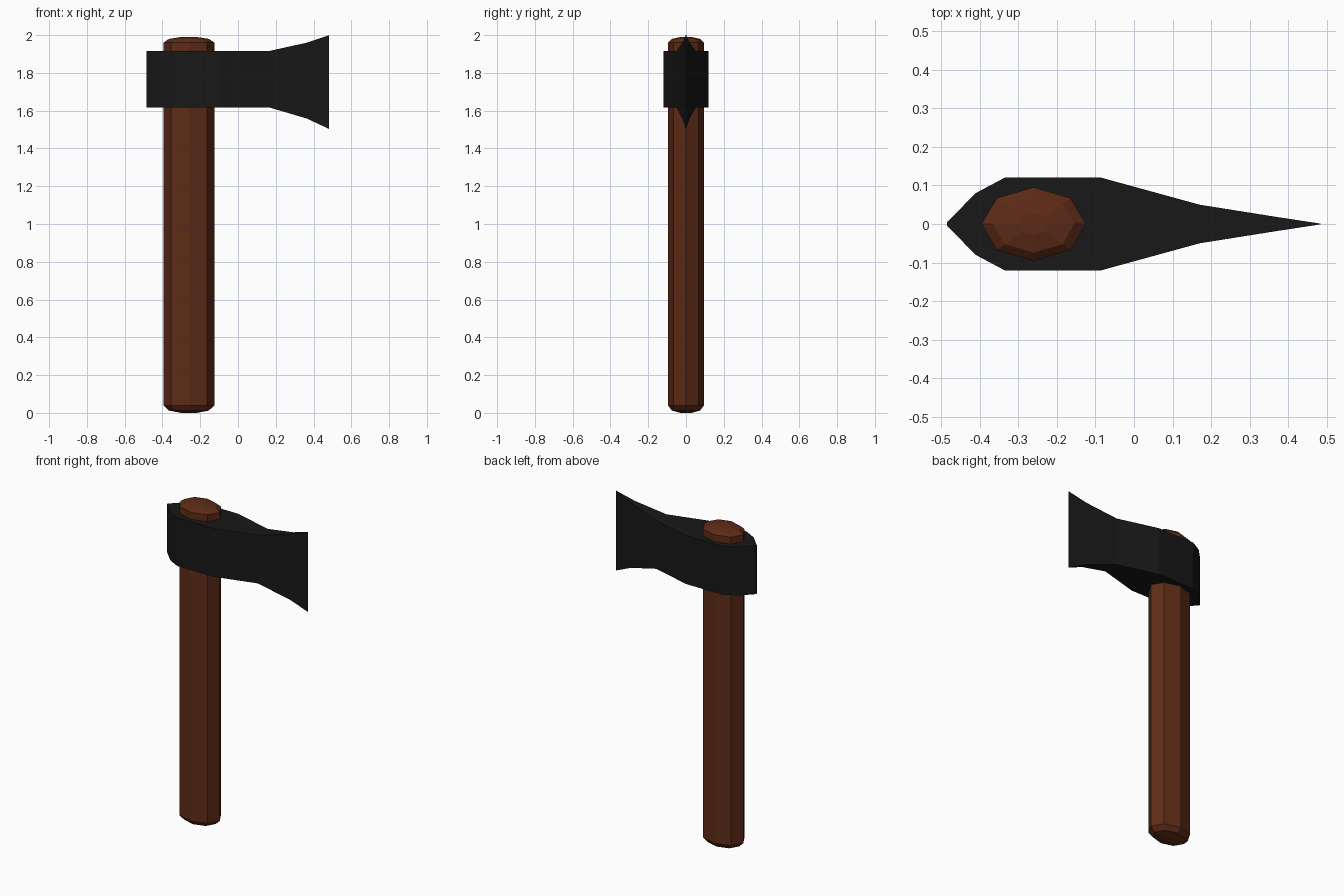
import bpy, bmesh
from math import cos, sin, pi

if "Cube" in bpy.data.objects:
    bpy.data.objects.remove(bpy.data.objects["Cube"])


def material(name, color):
    m = bpy.data.materials.new(name)
    m.diffuse_color = (*color, 1)
    m.use_nodes = True
    m.node_tree.nodes["Principled BSDF"].inputs["Base Color"].default_value = m.diffuse_color
    return m


def loft(name, rings, mat):
    """Skin a list of closed rings and cap both ends."""
    bm = bmesh.new()
    loops = [[bm.verts.new(p) for p in ring] for ring in rings]
    for a, b in zip(loops, loops[1:]):
        n = len(a)
        for i in range(n):
            j = (i + 1) % n
            bm.faces.new((a[i], a[j], b[j], b[i]))
    bm.faces.new(loops[0][::-1])
    bm.faces.new(loops[-1])
    bmesh.ops.remove_doubles(bm, verts=bm.verts, dist=1e-5)
    bmesh.ops.recalc_face_normals(bm, faces=bm.faces)
    return bm, finish(name, bm, mat)


def finish(name, bm, mat):
    mesh = bpy.data.meshes.new(name)
    bm.to_mesh(mesh)
    mesh.materials.append(mat)
    ob = bpy.data.objects.new(name, mesh)
    bpy.context.collection.objects.link(ob)
    return ob


wood = material("brown_wood", (0.11, 0.024, 0.008))
iron = material("black_iron", (0.009, 0.009, 0.009))

# Handle: oval octagonal shaft with chamfered, slightly domed ends
levels = [(0.0, 0.3), (0.012, 0.78), (0.04, 1.0),
          (1.96, 1.0), (1.98, 0.78), (1.99, 0.3)]
rings = [[(-0.26 + 0.135 * s * cos(i * pi / 4), 0.095 * s * sin(i * pi / 4), z)
          for i in range(8)] for z, s in levels]
loft("handle", rings, wood)[0].free()

# Axe head: vertical sections (x, half thickness, bottom z, top z) along x
sections = [(-0.485, 0.004, 1.616, 1.917), (-0.41, 0.08, 1.616, 1.917),
            (-0.335, 0.12, 1.616, 1.917), (-0.085, 0.12, 1.616, 1.917),
            (0.17, 0.05, 1.616, 1.917), (0.365, 0.019, 1.558, 1.96),
            (0.483, 0.001, 1.503, 2.0)]
rings = [[(x, -y, lo), (x, y, lo), (x, y, hi), (x, -y, hi)]
         for x, y, lo, hi in sections]
loft("axe_head", rings, iron)[0].free()
